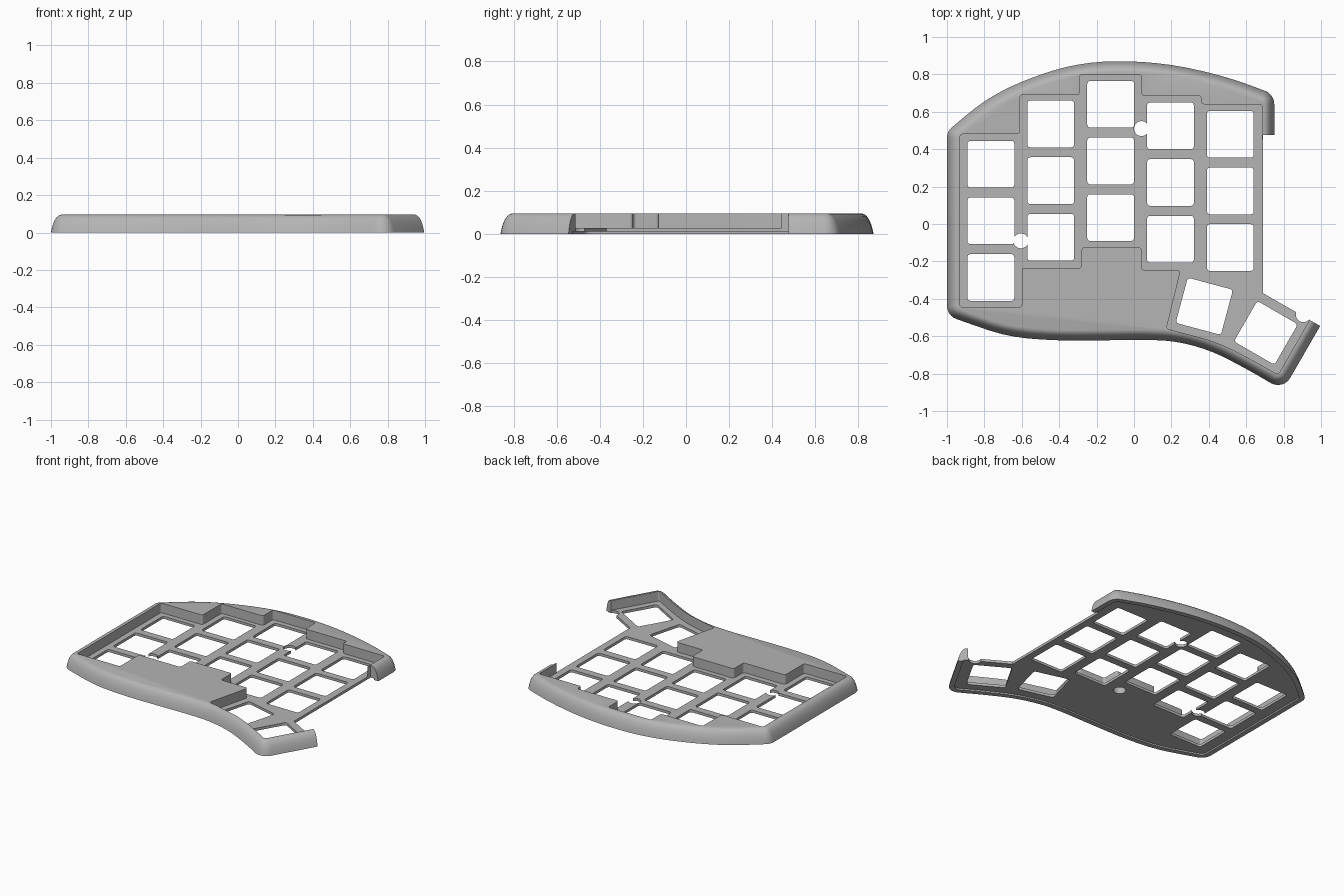
import bpy, bmesh, math
from mathutils import Vector, Matrix

if "Cube" in bpy.data.objects:
    bpy.data.objects.remove(bpy.data.objects["Cube"])

HEIGHT, PLATE_TOP, RECESS = 0.095, 0.028, 0.01

grey = bpy.data.materials.new("matte grey")
grey.use_nodes = True
grey.diffuse_color = (0.46, 0.46, 0.46, 1)
grey.node_tree.nodes["Principled BSDF"].inputs["Base Color"].default_value = (0.46, 0.46, 0.46, 1)


def spline(points, steps=4):
    """Smooth open curve, with longer end segments that leave room for corner arcs."""
    p = [Vector(q) for q in points]
    p = [2 * p[0] - p[1]] + p + [2 * p[-1] - p[-2]]
    out = []
    for a, b, c, d in zip(p, p[1:], p[2:], p[3:]):
        for i in range(steps):
            t = i / steps
            out.append(0.5 * (2 * b + (c - a) * t + (2 * a - 5 * b + 4 * c - d) * t ** 2
                              + (3 * b - a - 3 * c + d) * t ** 3))
    return out[:1] + out[2:-1] + [p[-2]]


def rounded(points, radius, steps=6):
    """Closed outline with its sharp corners turned into true arcs."""
    p = [Vector(q) for q in points]
    out = []
    for i, v in enumerate(p):
        before = (p[i - 1] - v).normalized()
        after = (p[(i + 1) % len(p)] - v).normalized()
        turn = math.pi - before.angle(after)
        if turn < math.radians(18):
            out.append(v)
            continue
        trim = radius * math.tan(turn / 2)
        centre = v + (before + after).normalized() * radius / math.cos(turn / 2)
        a, b = v + before * trim - centre, v + after * trim - centre
        for k in range(steps + 1):
            t = k / steps
            out.append(centre + (a * math.sin((1 - t) * turn) + b * math.sin(t * turn))
                       / math.sin(turn))
    return out


def inset(outline, amount):
    """Move a clockwise outline inwards."""
    out = []
    for i, v in enumerate(outline):
        d1 = (v - outline[i - 1]).normalized()
        d2 = (outline[(i + 1) % len(outline)] - v).normalized()
        n1, n2 = Vector((d1.y, -d1.x)), Vector((d2.y, -d2.x))
        out.append(v + (n1 + n2) * amount / (1 + n1.dot(n2)))
    return out


def add_rings(bm, rings):
    """Skin a stack of (outline, z) rings and cap both ends."""
    loops = [[bm.verts.new((v[0], v[1], z)) for v in line] for line, z in rings]
    for lower, upper in zip(loops, loops[1:]):
        for i in range(len(lower)):
            bm.faces.new((lower[i - 1], lower[i], upper[i], upper[i - 1]))
    bm.faces.new(loops[0])
    bm.faces.new(loops[-1])


def make(name, solids):
    bm = bmesh.new()
    for rings in solids:
        add_rings(bm, rings)
    bm.normal_update()
    bmesh.ops.recalc_face_normals(bm, faces=bm.faces[:])
    mesh = bpy.data.meshes.new(name)
    bm.to_mesh(mesh)
    bm.free()
    mesh.materials.append(grey)
    obj = bpy.data.objects.new(name, mesh)
    bpy.context.scene.collection.objects.link(obj)
    return obj


def prism(outline, bottom, top):
    return [(outline, bottom), (outline, top)]


def circle(x, y, r, n=32):
    return [(x + r * math.cos(2 * math.pi * i / n), y + r * math.sin(2 * math.pi * i / n))
            for i in range(n)]


def square(x, y, degrees=0, size=0.25):
    h = size / 2
    turn = Matrix.Rotation(math.radians(degrees), 2)
    corners = [(-h, -h), (-h, h), (h, h), (h, -h)]
    return rounded([turn @ Vector(c) + Vector((x, y)) for c in corners], 0.016, 4)


# Case body: swept outline with a domed edge
back = spline([(-1, 0.495), (-0.8, 0.655), (-0.6, 0.76), (-0.35, 0.842), (-0.1, 0.87),
               (0.2, 0.85), (0.5, 0.782), (0.75, 0.693)])
front = spline([(0.797, -0.889), (0.6, -0.775), (0.42, -0.685), (0.25, -0.635), (0.08, -0.62),
                (-0.18, -0.622), (-0.45, -0.62), (-0.7, -0.59), (-1, -0.49)])
outline = rounded(back + [Vector((0.75, 0.1)), Vector((1.097, -0.369))] + front, 0.075)
dome = [(0, 0), (0.004, 0.02), (0.011, 0.045), (0.02, 0.066),
        (0.031, 0.082), (0.042, 0.091), (0.055, HEIGHT)]
case = make("keyboard_case", [[(inset(outline, d), z) for d, z in dome]])

# Open side, where the right wall is cut away
opening = [(0.69, 0.475), (1.4, 0.475), (1.4, -0.777), (0.69, -0.37)]

# Stepped well above the key plate
thumb_edge = spline([(0.77, -0.806), (0.6, -0.71), (0.45, -0.638), (0.32, -0.598), (0.173, -0.56)])
well = ([(-0.93, 0.48), (-0.61, 0.48), (-0.61, 0.69), (-0.29, 0.69), (-0.29, 0.8), (0.04, 0.8),
         (0.04, 0.685), (0.36, 0.685), (0.36, 0.64), (0.685, 0.64), (0.685, 0.44), (1.2, 0.44),
         (1.2, -0.2), (1.02, -0.373)] + thumb_edge +
        [(0.25, -0.245), (0.04, -0.245), (0.04, -0.125), (-0.28, -0.125), (-0.28, -0.235),
         (-0.6, -0.235), (-0.6, -0.445), (-0.93, -0.445)])

# Key holes: x, then the centre of the top hole in each column
columns = [(-0.765, 0.32), (-0.445, 0.535), (-0.125, 0.64), (0.195, 0.525), (0.515, 0.48)]
keys = [square(x, y - 0.303 * row) for x, y in columns for row in range(3)]
keys += [square(0.376, -0.44, -15), square(0.705, -0.582, -30)]

# Screw notches, the last one blind
notches = [prism(circle(x, y, 0.04), -0.1, 0.2)
           for x, y in [(0.04, 0.51), (-0.605, -0.09), (0.905, -0.485)]]
notches.append(prism(circle(-0.04, -0.19, 0.04), -0.1, 0.06))

cutters = [make("well_cutter", [prism(rounded(well, 0.015), PLATE_TOP, 0.3)]),
           make("underside_cutter", [prism(inset(outline, 0.035), -0.2, RECESS)]),
           make("opening_cutter", [prism(opening, -0.3, 0.4)]),
           make("key_cutter", [prism(k, -0.25, 0.25) for k in keys]),
           make("notch_cutter", notches)]

bpy.context.view_layer.update()
bpy.ops.object.select_all(action="DESELECT")
bpy.context.view_layer.objects.active = case
case.select_set(True)
for cutter in cutters:
    cutter.hide_render = True
    mod = case.modifiers.new(cutter.name, "BOOLEAN")
    mod.operation, mod.solver, mod.object = "DIFFERENCE", "EXACT", cutter
    bpy.ops.object.modifier_apply(modifier=mod.name)
    bpy.data.objects.remove(cutter)

bpy.ops.object.shade_smooth_by_angle(angle=math.radians(30))
